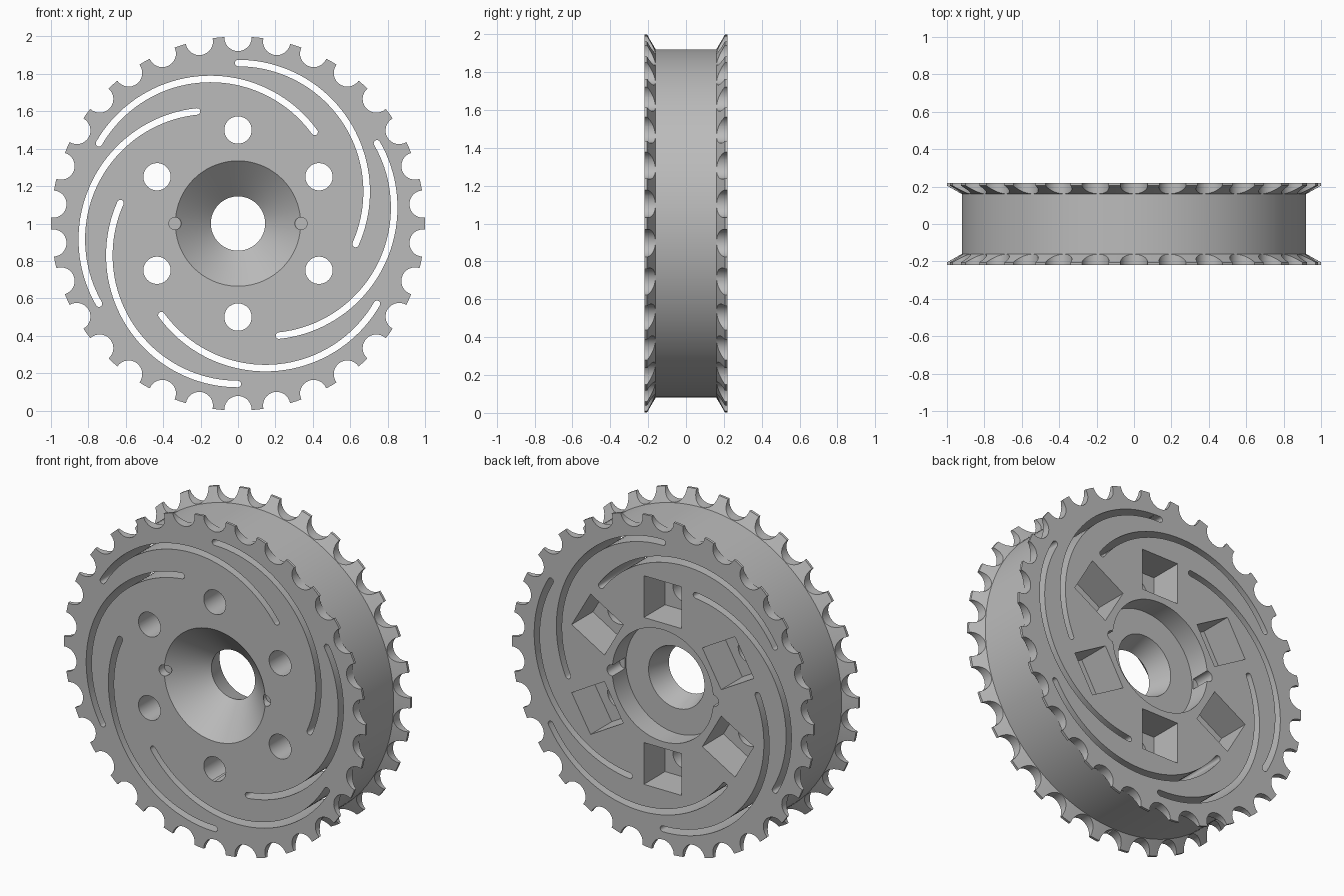
import bpy, bmesh
from math import sin, cos, pi, radians, tau

if "Cube" in bpy.data.objects:
    bpy.data.objects.remove(bpy.data.objects["Cube"])

HALF = 0.22      # half thickness of the wheel
AXLE = 1.0       # height of the wheel centre

steel = bpy.data.materials.new("grey steel")
steel.use_nodes = True
steel.diffuse_color = (0.5, 0.5, 0.5, 1)
steel.node_tree.nodes["Principled BSDF"].inputs["Base Color"].default_value = (0.5, 0.5, 0.5, 1)


def make_object(name, bm):
    bmesh.ops.recalc_face_normals(bm, faces=bm.faces)
    mesh = bpy.data.meshes.new(name)
    bm.to_mesh(mesh)
    bm.free()
    obj = bpy.data.objects.new(name, mesh)
    obj.location.z = AXLE
    bpy.context.collection.objects.link(obj)
    return obj


def lathe(name, profile, steps):
    """Closed (radius, y) profile spun round the y axis."""
    bm = bmesh.new()
    rings = [[bm.verts.new((r * cos(tau * i / steps), y, r * sin(tau * i / steps)))
              for r, y in profile] for i in range(steps)]
    n = len(profile)
    for i in range(steps):
        a, b = rings[i], rings[(i + 1) % steps]
        for j in range(n):
            k = (j + 1) % n
            bm.faces.new((a[j], a[k], b[k], b[j]))
    return make_object(name, bm)


def arc(cx, cz, r, start, end, steps):
    """Points on an arc, angles in degrees."""
    angles = [radians(start + (end - start) * i / steps) for i in range(steps + 1)]
    return [(cx + r * cos(a), cz + r * sin(a)) for a in angles]


def circle(cx, cz, r, steps=32):
    return arc(cx, cz, r, 0, 360, steps)[:-1]


def prisms(name, outline, y0, y1, count):
    """Outline extruded along y and repeated round the axle."""
    bm = bmesh.new()
    for k in range(count):
        c, s = cos(tau * k / count), sin(tau * k / count)
        pts = [(x * c - z * s, x * s + z * c) for x, z in outline]
        front = [bm.verts.new((x, y0, z)) for x, z in pts]
        back = [bm.verts.new((x, y1, z)) for x, z in pts]
        bm.faces.new(front)
        bm.faces.new(back[::-1])
        for i in range(len(pts)):
            j = (i + 1) % len(pts)
            bm.faces.new((front[i], back[i], back[j], front[j]))
    return make_object(name, bm)


def slot_outline(cz, r, start, end, half):
    """Curved slot with round ends."""
    tip = arc(0, cz, r, start, end, 1)
    outer = arc(0, cz, r + half, start, end, 40)
    inner = arc(0, cz, r - half, end, start, 40)
    end_cap = arc(*tip[1], half, end, end - 180, 8)[1:-1]
    start_cap = arc(*tip[0], half, start + 180, start, 8)[1:-1]
    return outer + end_cap + inner + start_cap


# Wheel body: flared flanges, drum, stepped rear bore and conical front bore
wheel = lathe("sprocket_wheel", [
    (0.335, -HALF), (1.0, -HALF), (1.0, -0.205), (0.92, -0.16),
    (0.92, 0.16), (1.0, 0.205), (1.0, HALF), (0.335, HALF),
    (0.335, 0.09), (0.185, 0.09), (0.145, -0.045)], 120)
wheel.data.materials.append(steel)

# Tooth gaps, curved slots, bolt holes, square nut pockets and key notches
through = HALF + 0.1
w = 0.125
cutters = [
    prisms("tooth_gaps", circle(0, 0.995, 0.073), -through, through, 30),
    prisms("curved_slots", slot_outline(0.17, 0.688, 90, -24, 0.0175), -through, through, 6),
    prisms("bolt_holes", circle(0, 0.5, 0.073), -through, through, 6),
    prisms("nut_pockets", [(-w, 0.5 - w), (w, 0.5 - w), (w, 0.5 + w), (-w, 0.5 + w)],
           0.02, through, 6),
    prisms("front_key_notches", circle(0.337, 0, 0.033, 20), -through, -0.17, 2),
    prisms("rear_key_notches", circle(0.337, 0, 0.033, 20), 0.1, through, 2),
]
for cutter in cutters:
    cutter.hide_render = True
    mod = wheel.modifiers.new(cutter.name, 'BOOLEAN')
    mod.operation = 'DIFFERENCE'
    mod.solver = 'EXACT'
    mod.object = cutter

# Bake the cuts, then drop the cutters
bpy.context.view_layer.update()
graph = bpy.context.evaluated_depsgraph_get()
result = bpy.data.meshes.new_from_object(wheel.evaluated_get(graph))
wheel.modifiers.clear()
wheel.data = result
for cutter in cutters:
    bpy.data.objects.remove(cutter)

# Soft shading on curved walls, sharp edges elsewhere
bpy.ops.object.select_all(action='DESELECT')
wheel.select_set(True)
bpy.context.view_layer.objects.active = wheel
bpy.ops.object.shade_smooth_by_angle(angle=radians(25))
